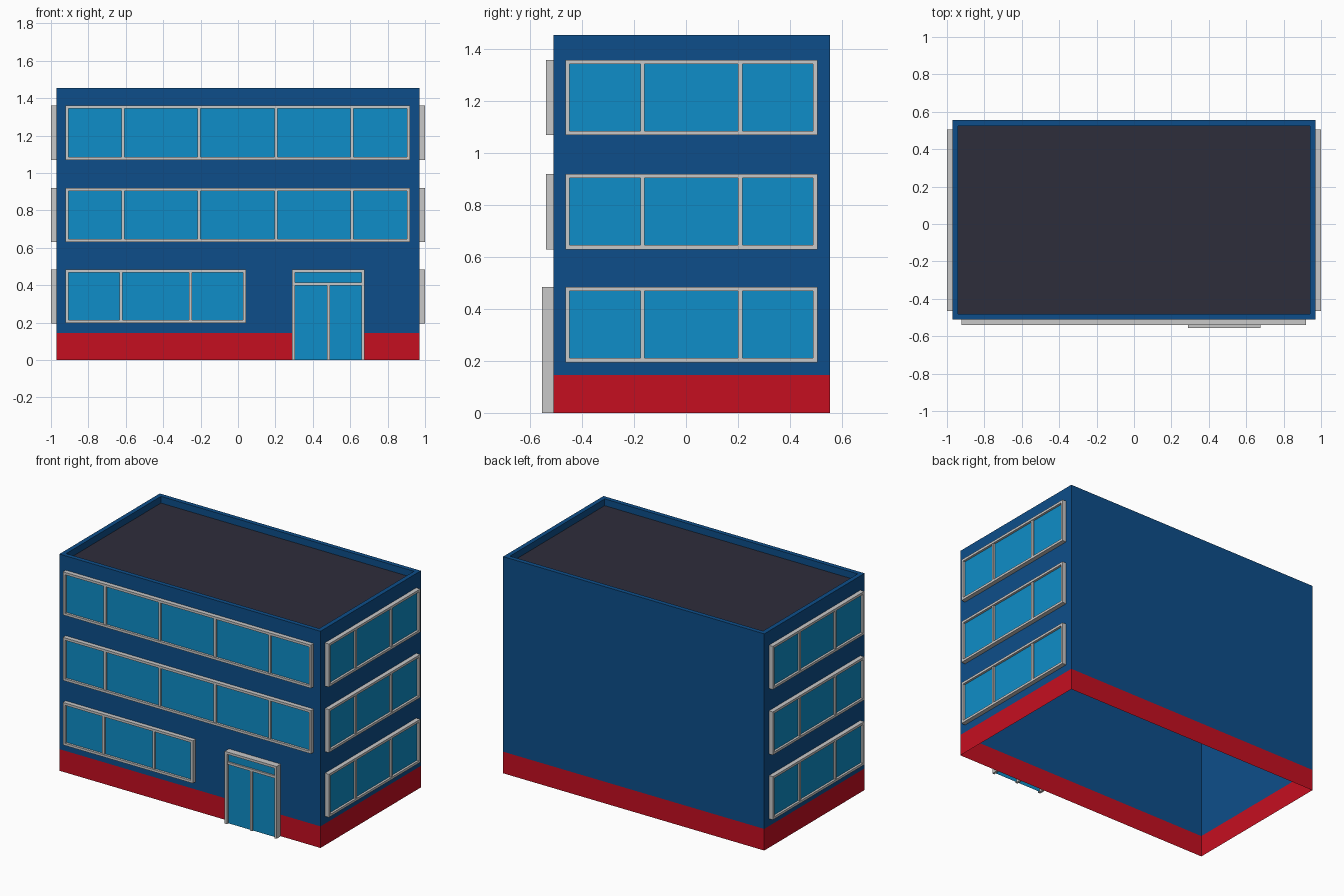
import bpy, bmesh

if "Cube" in bpy.data.objects:
    bpy.data.objects.remove(bpy.data.objects["Cube"])


def material(name, rgb):
    m = bpy.data.materials.new(name)
    m.diffuse_color = (*rgb, 1)
    m.use_nodes = True
    m.node_tree.nodes["Principled BSDF"].inputs["Base Color"].default_value = m.diffuse_color
    return m


BLUE = material("wall blue", (0.004, 0.076, 0.254))
RED = material("base red", (0.558, 0.0045, 0.0145))
ROOF = material("roof dark grey", (0.027, 0.026, 0.043))
GREY = material("frame light grey", (0.58, 0.58, 0.58))
GLASS = material("glass blue", (0.0045, 0.27, 0.578))

X, Y0, Y1 = 0.97, -0.51, 0.555      # wall planes
BASE, TOP, DECK = 0.145, 1.455, 1.41


def finish(name, bm, *mats):
    me = bpy.data.meshes.new(name)
    bm.to_mesh(me)
    bm.free()
    for m in mats:
        me.materials.append(m)
    ob = bpy.data.objects.new(name, me)
    bpy.context.collection.objects.link(ob)
    return ob


# Building shell, open below: walls, parapet rim, sunken roof deck
bm = bmesh.new()
loops = []
for z, inset in ((0, 0), (BASE, 0), (TOP, 0), (TOP, 0.03), (DECK, 0.03)):
    x, y0, y1 = X - inset, Y0 + inset, Y1 - inset
    loops.append([bm.verts.new((a, b, z)) for a, b in ((-x, y0), (x, y0), (x, y1), (-x, y1))])
for k in range(len(loops) - 1):
    lo, hi = loops[k], loops[k + 1]
    for i in range(4):
        j = (i + 1) % 4
        f = bm.faces.new((lo[i], lo[j], hi[j], hi[i]))
        f.material_index = 1 if k == 0 else 0
bm.faces.new(loops[-1]).material_index = 2
finish("building_shell", bm, BLUE, RED, ROOF)


# Wall mappings: u along the wall, d outwards from it
def front(u, d, z):
    return (u, Y0 - d, z)


def right(u, d, z):
    return (X + d, u, z)


def left(u, d, z):
    return (-X - d, u, z)


def bar(bm, wall, u0, u1, z0, z1, depth):
    """Box standing on the wall."""
    v = [bm.verts.new(wall(u, d, z)) for d in (0.0005, depth)
         for u, z in ((u0, z0), (u1, z0), (u1, z1), (u0, z1))]
    for q in ((3, 2, 1, 0), (4, 5, 6, 7), (0, 1, 5, 4),
              (1, 2, 6, 5), (2, 3, 7, 6), (3, 0, 4, 7)):
        bm.faces.new([v[i] for i in q])


def glazing(name, wall, u0, u1, z0, z1, posts, depth=0.03, w=0.016, transom=None, sill=True):
    """Frame with posts, and one glass pane set back behind its front edge."""
    bm = bmesh.new()
    bar(bm, wall, u0, u0 + w, z0, z1, depth)
    bar(bm, wall, u1 - w, u1, z0, z1, depth)
    bar(bm, wall, u0 + w, u1 - w, z1 - w, z1, depth)
    low = z0
    if sill:
        bar(bm, wall, u0 + w, u1 - w, z0, z0 + w, depth)
        low = z0 + w
    high = z1 - w
    if transom:
        bar(bm, wall, u0 + w, u1 - w, transom - w / 2, transom + w / 2, depth - 0.004)
        high = transom - w / 2
    for p in posts:
        bar(bm, wall, p - w / 2, p + w / 2, low, high, depth - 0.004)
    bmesh.ops.recalc_face_normals(bm, faces=bm.faces)
    finish(name + "_frame", bm, GREY)

    bm = bmesh.new()
    d = depth - 0.015
    f = bm.faces.new([bm.verts.new(wall(u, d, z)) for u, z in
                      ((u0 + w, low), (u1 - w, low), (u1 - w, z1 - w), (u0 + w, z1 - w))])
    f.normal_update()
    out = [a - b for a, b in zip(wall(0, 1, 0), wall(0, 0, 0))]
    if sum(a * b for a, b in zip(f.normal, out)) < 0:
        f.normal_flip()
    finish(name + "_glass", bm, GLASS)


# Front windows
for floor, z in (("middle", 0.63), ("top", 1.07)):
    glazing(floor + "_front_window", front, -0.923, 0.92, z, z + 0.29,
            (-0.615, -0.208, 0.202, 0.61))
glazing("ground_front_window", front, -0.923, 0.043, 0.197, 0.483, (-0.626, -0.253))

# Entrance door with transom light
glazing("entrance_door", front, 0.29, 0.675, 0, 0.485, (0.483,),
        depth=0.045, transom=0.408, sill=False)

# Side windows, same on both ends
for side, wall in (("right", right), ("left", left)):
    for floor, z in (("ground", 0.195), ("middle", 0.63), ("top", 1.07)):
        glazing(f"{floor}_{side}_window", wall, -0.464, 0.506, z, z + 0.29, (-0.168, 0.209))
